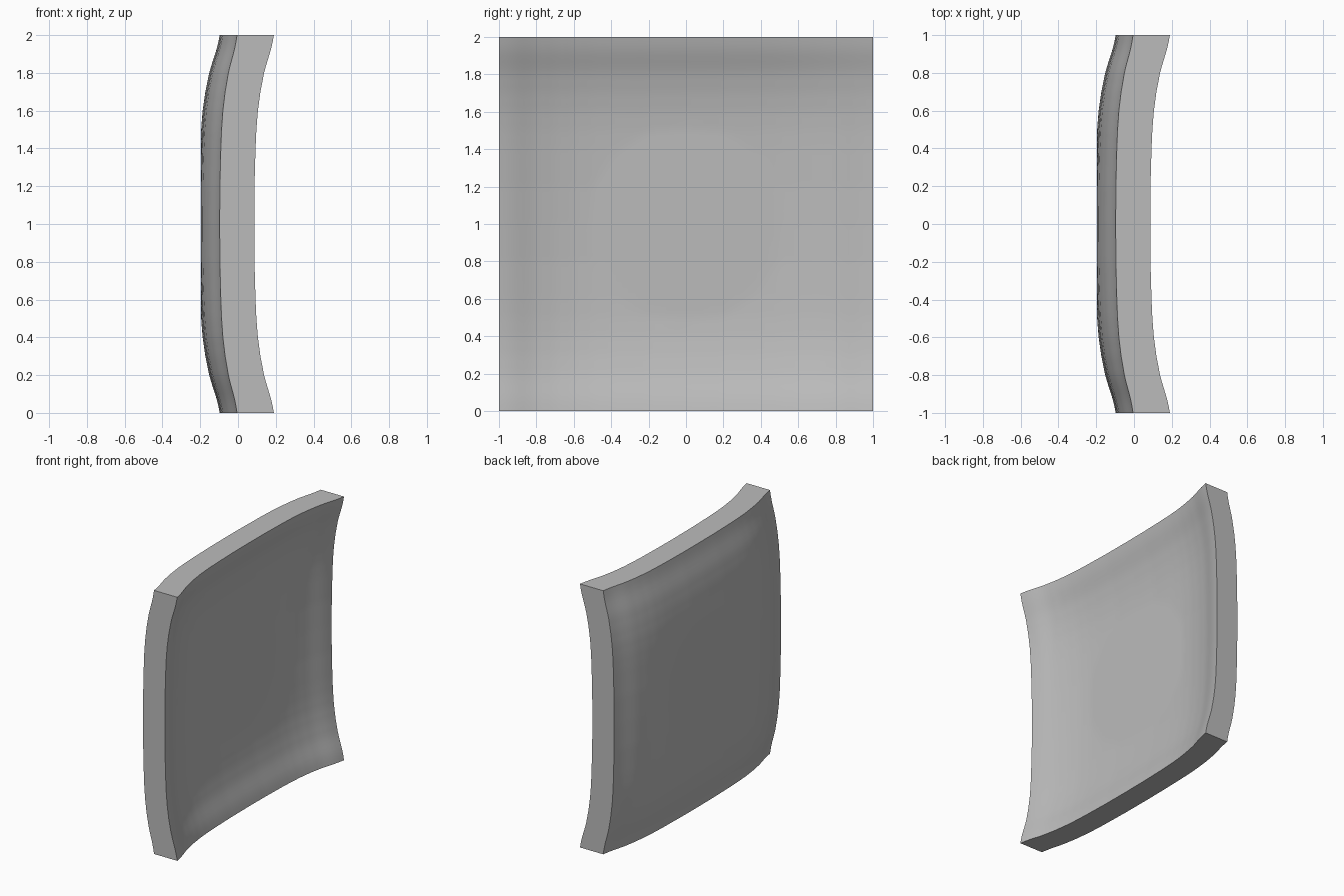
import bpy
import bmesh
from mathutils import Vector

default = bpy.data.objects.get("Cube")
if default:
    bpy.data.objects.remove(default, do_unlink=True)

SEGMENTS = 60
# Edge curve: distance from the middle, sink depth
CURVE = [(0, .092), (.2, .091), (.4, .086), (.5, .082), (.6, .075), (.7, .063),
         (.8, .046), (.85, .034), (.9, .02), (.95, .008), (1, 0)]


def sink(t):
    """Depth of the bowed edge at distance t from its middle."""
    t = min(abs(t), 1)
    for (a, fa), (b, fb) in zip(CURVE, CURVE[1:]):
        if t <= b:
            return fa + (fb - fa) * (t - a) / (b - a)
    return 0


def dish(y, z):
    """Depth of the dished square, levelling off in a flat centre."""
    a, b = sink(y), sink(z)
    return min(a + b + 2.2 * a * b, .19)


# Material
grey = bpy.data.materials.new("plain grey")
grey.use_nodes = True
colour = (.5, .5, .5, 1)
grey.diffuse_color = colour
grey.node_tree.nodes["Principled BSDF"].inputs["Base Color"].default_value = colour

# Dished panel: a square grid thickened into a slab, then bowed on both sides
bm = bmesh.new()
bmesh.ops.create_grid(bm, x_segments=SEGMENTS, y_segments=SEGMENTS, size=1)
outer = list(bm.verts)
result = bmesh.ops.extrude_face_region(bm, geom=list(bm.faces), use_keep_orig=True)
inner = [g for g in result["geom"] if isinstance(g, bmesh.types.BMVert)]
for verts, start, scale in ((outer, -.005, 1), (inner, .19, 1.13)):
    for v in verts:
        y, z = v.co.x, v.co.y
        v.co = Vector((start - scale * dish(y, z), y, z + 1))
bmesh.ops.recalc_face_normals(bm, faces=list(bm.faces))

mesh = bpy.data.meshes.new("dished_panel")
bm.to_mesh(mesh)
bm.free()
mesh.materials.append(grey)
panel = bpy.data.objects.new("dished_panel", mesh)
bpy.context.collection.objects.link(panel)

# Smooth faces, crisp rim
bpy.ops.object.select_all(action="DESELECT")
panel.select_set(True)
bpy.context.view_layer.objects.active = panel
bpy.ops.object.shade_smooth_by_angle(angle=.6)
